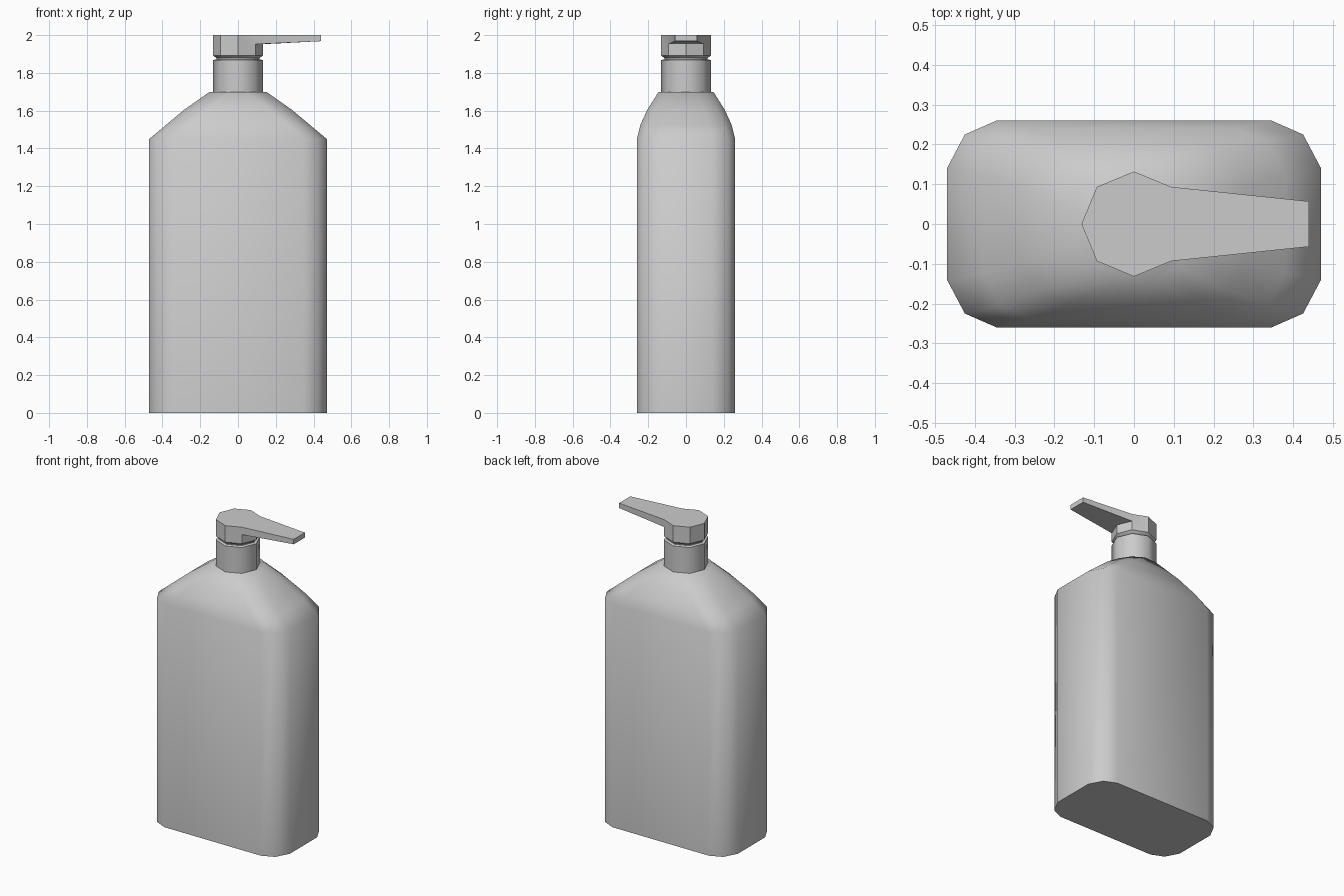
import bpy, bmesh, math

if "Cube" in bpy.data.objects:
    bpy.data.objects.remove(bpy.data.objects["Cube"])

plastic = bpy.data.materials.new("grey plastic")
plastic.diffuse_color = (0.6, 0.6, 0.6, 1)
plastic.use_nodes = True
plastic.node_tree.nodes["Principled BSDF"].inputs["Base Color"].default_value = plastic.diffuse_color


def finish(name, bm, angle):
    """Turn a bmesh into an object, smooth except on caps and sharp edges."""
    bmesh.ops.recalc_face_normals(bm, faces=bm.faces)
    mesh = bpy.data.meshes.new(name)
    bm.to_mesh(mesh)
    bm.free()
    mesh.materials.append(plastic)
    for p in mesh.polygons:
        p.use_smooth = abs(p.normal.z) < 0.95
    mesh.set_sharp_from_angle(angle=math.radians(angle))
    obj = bpy.data.objects.new(name, mesh)
    bpy.context.collection.objects.link(obj)
    return obj


def loft(bm, rings):
    """Skin a stack of closed rings and cap both ends."""
    loops = [[bm.verts.new(p) for p in r] for r in rings]
    for a, b in zip(loops, loops[1:]):
        for i in range(len(a)):
            j = (i + 1) % len(a)
            bm.faces.new((a[i], a[j], b[j], b[i]))
    bm.faces.new(loops[0])
    bm.faces.new(loops[-1])


def mirrored(quarter):
    """Complete a quarter outline into a closed loop."""
    half = quarter + [(-x, y) for x, y in reversed(quarter)]
    return half + [(-x, -y) for x, y in half]


def octagon(r, z):
    return [(r * math.cos(i * math.pi / 4), r * math.sin(i * math.pi / 4), z)
            for i in range(8)]


# Bottle: chamfered rectangle that curves in to a round shoulder top
base = mirrored([(0.47, 0.14), (0.425, 0.225), (0.345, 0.26)])
top = mirrored([(0.15, 0.045), (0.108, 0.105), (0.045, 0.145)])
sections = [(0, 0, 0), (1.45, 0, 0), (1.525, 0.28, 0.16),
            (1.605, 0.58, 0.48), (1.70, 1, 1)]
bm = bmesh.new()
loft(bm, [[(bx + (tx - bx) * sx, by + (ty - by) * sy, z)
           for (bx, by), (tx, ty) in zip(base, top)] for z, sx, sy in sections])
finish("bottle", bm, 60)

# Collar with a narrow stem on top
bm = bmesh.new()
loft(bm, [octagon(r, z) for r, z in
          [(0.132, 1.69), (0.132, 1.868), (0.115, 1.872), (0.115, 1.885)]])
finish("collar", bm, 50)

# Pump head: octagonal cap that runs out into a tapered spout
bm = bmesh.new()
v = bm.verts.new
R, Z0, Z1, Z2 = 0.132, 1.893, 1.952, 2.0
c = [v(p) for p in octagon(0.115, 1.878)]
b = [v(p) for p in octagon(R, Z0)]
t = [None] + [v(p) for p in octagon(R, Z2)[1:]]
mid = octagon(R, Z1)
m0, m1, m7 = v(mid[0]), v(mid[1]), v(mid[7])
tip = [v((0.44, y, z)) for y, z in
       [(0.057, Z2), (-0.057, Z2), (-0.057, 1.968), (0.057, 1.968)]]
faces = [c, t[1:] + [tip[1], tip[0]], tip,
         [b[0], b[1], m1, m0], [b[7], b[0], m0, m7],
         [b[1], b[2], t[2], t[1], m1], [b[6], b[7], m7, t[7], t[6]],
         [t[1], m1, tip[3], tip[0]], [t[7], m7, tip[2], tip[1]],
         [m0, m1, tip[3]], [m0, tip[3], tip[2]], [m0, tip[2], m7]]
faces += [[b[i], b[i + 1], t[i + 1], t[i]] for i in range(2, 6)]
faces += [[c[i], c[(i + 1) % 8], b[(i + 1) % 8], b[i]] for i in range(8)]
for f in faces:
    bm.faces.new(f)
finish("pump_head", bm, 40)
